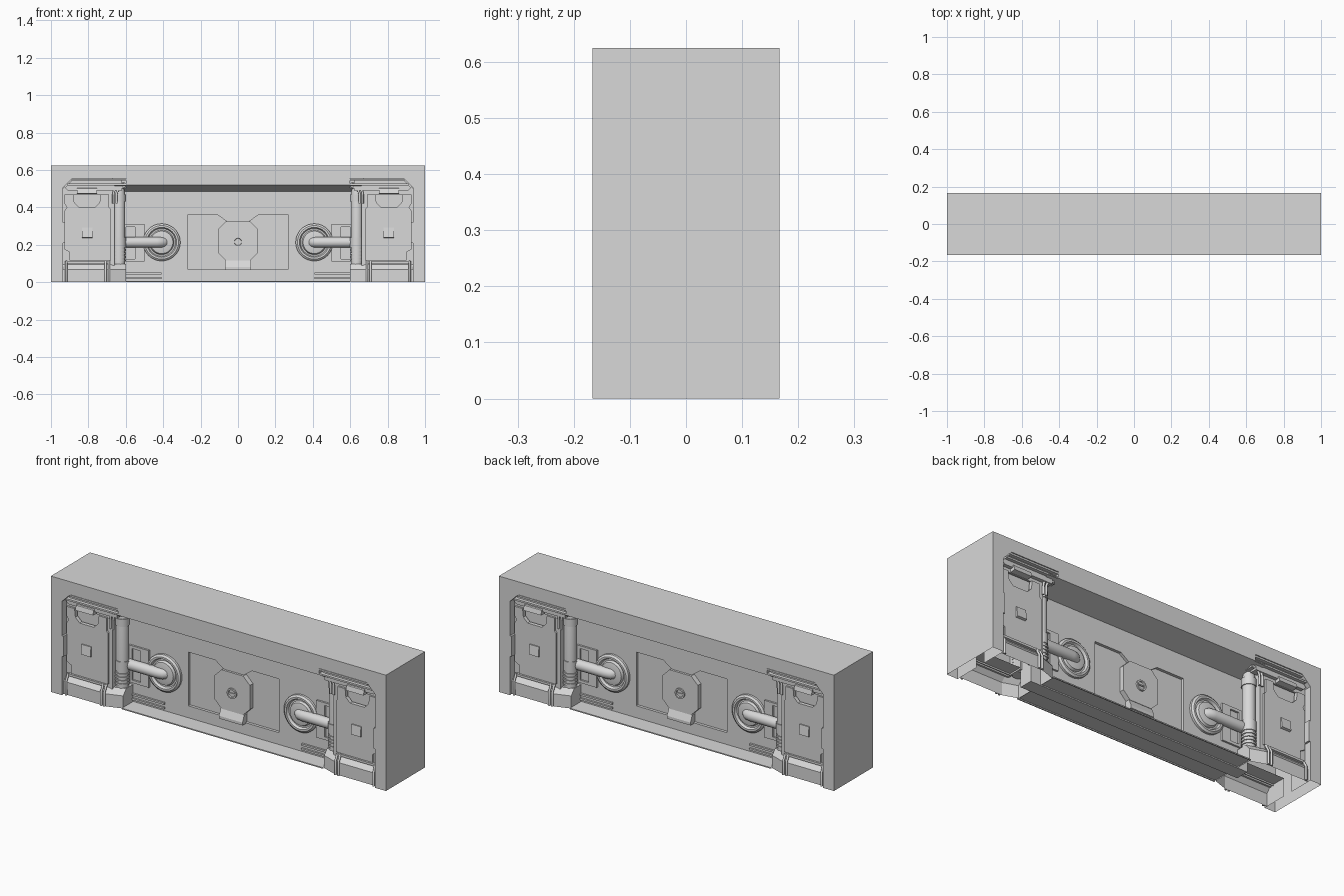
import bpy, bmesh, math
from mathutils import Vector

if "Cube" in bpy.data.objects:
    bpy.data.objects.remove(bpy.data.objects["Cube"])

grey = bpy.data.materials.new("wall grey")
grey.diffuse_color = (0.69, 0.69, 0.69, 1)
grey.use_nodes = True
grey.node_tree.nodes["Principled BSDF"].inputs["Base Color"].default_value = grey.diffuse_color
FRONT = -0.167          # y of the outer front face; depths are measured inward from it


def finish(name, me, mirror="XY", smooth=False):
    """Link a mesh, colour it and mirror it to the other side(s)."""
    me.materials.clear()
    me.materials.append(grey)
    ob = bpy.data.objects.new(name, me)
    bpy.context.collection.objects.link(ob)
    if mirror:
        m = ob.modifiers.new("Mirror", 'MIRROR')
        m.use_axis = ("X" in mirror, "Y" in mirror, False)
        m.use_mirror_merge = False
    if smooth:
        bpy.ops.object.select_all(action='DESELECT')
        bpy.context.view_layer.objects.active = ob
        ob.select_set(True)
        bpy.ops.object.shade_smooth_by_angle(angle=math.radians(35))
    return ob


def from_bmesh(name, bm, mirror, smooth=False, drop=None):
    """Fix normals, drop faces matching a rule, and finish."""
    bmesh.ops.recalc_face_normals(bm, faces=bm.faces)
    if drop:
        bmesh.ops.delete(bm, geom=[f for f in bm.faces if drop(f)], context='FACES')
    me = bpy.data.meshes.new(name)
    bm.to_mesh(me)
    bm.free()
    return finish(name, me, mirror, smooth)


def on_ground(f):
    return all(v.co.z < 1e-4 for v in f.verts)


def curve_mesh(cu):
    """Evaluate a curve into a plain mesh."""
    tmp = bpy.data.objects.new("temp", cu)
    bpy.context.collection.objects.link(tmp)
    me = bpy.data.meshes.new_from_object(tmp.evaluated_get(bpy.context.evaluated_depsgraph_get()))
    bpy.data.objects.remove(tmp)
    return me


def plate(name, loops, d0, d1, mirror="XY", drop=None):
    """Extrude x-z outlines (first outer, others holes) from depth d0 to d1."""
    cu = bpy.data.curves.new(name, 'CURVE')
    cu.dimensions, cu.fill_mode = '2D', 'BOTH'
    cu.extrude = (d1 - d0) / 2
    for loop in loops:
        sp = cu.splines.new('POLY')
        sp.points.add(len(loop) - 1)
        for p, (x, z) in zip(sp.points, loop):
            p.co = (x, z, 0, 1)
        sp.use_cyclic_u = True
    bm = bmesh.new()
    bm.from_mesh(curve_mesh(cu))
    for v in bm.verts:
        x, z, e = v.co
        v.co = (x, FRONT + (d0 + d1) / 2 - e, z)
    bmesh.ops.remove_doubles(bm, verts=bm.verts, dist=1e-5)
    for f in bm.faces:
        f.smooth = False
    return from_bmesh(name, bm, mirror, drop=drop)


def rect(x0, x1, z0, z1):
    return [(x0, z0), (x1, z0), (x1, z1), (x0, z1)]


def box(name, x0, x1, z0, z1, d0, d1, mirror="XY"):
    return plate(name, [rect(x0, x1, z0, z1)], d0, d1, mirror)


def loft(name, rings, mirror="XY", smooth=False, drop=None):
    """Skin a stack of equal point rings and cap both ends."""
    bm = bmesh.new()
    rings = [[bm.verts.new(p) for p in ring] for ring in rings]
    n = len(rings[0])
    for a, b in zip(rings, rings[1:]):
        for k in range(n):
            j = (k + 1) % n
            bm.faces.new((a[k], a[j], b[j], b[k]))
    bm.faces.new(rings[0])
    bm.faces.new(rings[-1])
    return from_bmesh(name, bm, mirror, smooth, drop)


def prism(name, profile, x0, x1, mirror="XY"):
    """Extrude a depth-z profile along x."""
    return loft(name, [[(x, FRONT + d, z) for d, z in profile] for x in (x0, x1)], mirror)


def lathe(name, centre, profile, axis, mirror="XY", steps=32):
    """Spin (radius, height) points about the z axis or the depth axis."""
    rings = []
    for r, h in profile:
        ring = []
        for k in range(steps):
            u, w = r * math.cos(math.tau * k / steps), r * math.sin(math.tau * k / steps)
            ring.append(Vector(centre) + Vector((u, w, h) if axis == 'Z' else (u, h, w)))
        rings.append(ring)
    return loft(name, rings, mirror, smooth=True)


def pipe(name, pts, r, mirror="XY"):
    """Round tube through (x, depth, z) points."""
    cu = bpy.data.curves.new(name, 'CURVE')
    cu.dimensions = '3D'
    cu.bevel_depth, cu.bevel_resolution, cu.use_fill_caps = r, 6, True
    sp = cu.splines.new('POLY')
    sp.points.add(len(pts) - 1)
    for p, (x, d, z) in zip(sp.points, pts):
        p.co = (x, FRONT + d, z, 1)
    return finish(name, curve_mesh(cu), mirror, smooth=True)


def sheet(name, corners, mirror):
    """Single quad, corner order gives its facing."""
    me = bpy.data.meshes.new(name)
    me.from_pydata(corners, [], [(0, 1, 2, 3)])
    return finish(name, me, mirror)


# Hollow outer block: pierced front and back, flat ends and top, open underside
half = [(0.6, 0.52), (0.6, 0.555), (0.885, 0.555), (0.935, 0.505), (0.935, 0), (1, 0), (1, 0.625)]
plate("outer_frame", [half + [(-x, z) for x, z in half[::-1]]], 0, 0.065, "Y",
      drop=lambda f: on_ground(f) or f.normal.y > 0.9 or abs(f.calc_center_median().x) > 0.999
      or f.calc_center_median().z > 0.624
      or (abs(f.calc_center_median().x) < 0.1 and f.normal.z < -0.9))
Y = -FRONT
sheet("block_end", [(1, -Y, 0), (1, Y, 0), (1, Y, 0.625), (1, -Y, 0.625)], "X")
sheet("block_top", [(-1, -Y, 0.625), (1, -Y, 0.625), (1, Y, 0.625), (-1, Y, 0.625)], "")

# Sloped lintel, door core, sill
sheet("lintel_slope", [(-0.66, -Y, 0.52), (-0.66, -0.03, 0.482), (0.66, -0.03, 0.482), (0.66, -Y, 0.52)], "Y")
box("door_core", -0.66, 0.66, 0.0, 0.49, 0.145, 0.189, "")
sheet("door_sill", [(-0.6, -0.13, 0.006), (0.6, -0.13, 0.006), (0.6, -0.03, 0.006), (-0.6, -0.03, 0.006)], "Y")
box("sill_lip", -0.6, 0.6, 0, 0.006, 0.034, 0.04, "Y")

# Door face with sunken centre panel
notch = [(0.27, 0.07), (0.27, 0.36), (0.11, 0.36), (0.06, 0.325)]
notch = notch + [(-x, z) for x, z in notch[::-1]]
plate("door_face", [rect(-0.66, 0.66, 0.0, 0.49), notch], 0.13, 0.147, "Y")

# Octagonal lock plate with round boss and lower tongue
octo = [(0.065, 0.115), (0.105, 0.155), (0.105, 0.285), (0.065, 0.325)]
plate("lock_plate", [octo + [(-x, z) for x, z in octo[::-1]]], 0.118, 0.147, "Y")
lathe("lock_boss", (0, FRONT + 0.118, 0.215),
      [(0.028, 0.002), (0.028, -0.008), (0.02, -0.008), (0.018, -0.002), (0.001, -0.002)], 'Y', "Y", 24)
box("lock_slot", -0.018, 0.018, 0.212, 0.218, 0.111, 0.119, "Y")
prism("lock_tongue", [(0.147, 0.065), (0.105, 0.065), (0.105, 0.08), (0.12, 0.115), (0.147, 0.115)],
      -0.07, 0.07, "Y")

# Round dial with nested rings, handle pipe and bracket
lathe("dial", (0.408, FRONT + 0.13, 0.213),
      [(0.1, 0.002), (0.1, -0.012), (0.09, -0.02), (0.08, -0.02), (0.074, -0.006), (0.066, -0.006),
       (0.06, -0.018), (0.04, -0.022), (0.001, -0.022)], 'Y')
pipe("dial_handle", [(0.62, 0.108, 0.213), (0.435, 0.108, 0.213), (0.412, 0.112, 0.213), (0.4, 0.125, 0.213)], 0.028)
plate("handle_bracket", [rect(0.5, 0.62, 0.11, 0.31), rect(0.55, 0.6, 0.125, 0.295)], 0.12, 0.131)
for i, z in enumerate((0.017, 0.042)):
    box(f"door_vent_{i}", 0.41, 0.6, z, z + 0.01, 0.12, 0.132)

# Pillar: panel with raised notched trim, scoop, backing, lamp and return wall
panel = [(0.67, 0.09), (0.936, 0.09), (0.936, 0.5), (0.9, 0.55), (0.66, 0.55), (0.66, 0.42), (0.67, 0.41)]
scoop = [(0.735, 0.47), (0.74, 0.425), (0.765, 0.4), (0.85, 0.4), (0.875, 0.425), (0.88, 0.47)]
plate("pillar_panel", [panel, scoop], 0.04, 0.05)
box("pillar_backing", 0.66, 0.95, 0.09, 0.56, 0.062, 0.065)
trim = [(0.68, 0.115), (0.9, 0.115), (0.9, 0.16), (0.928, 0.175), (0.928, 0.38), (0.915, 0.4), (0.928, 0.42),
        (0.928, 0.47)]
plate("pillar_trim", [trim + scoop[::-1] + [(0.69, 0.47), (0.69, 0.4), (0.68, 0.39)]], 0.03, 0.041)
prism("pillar_lamp", [(0.031, 0.236), (0.018, 0.24), (0.024, 0.292), (0.031, 0.292)], 0.778, 0.834)
box("pillar_return", 0.66, 0.67, 0.09, 0.55, 0.04, 0.14)
box("pillar_outer_clip", 0.925, 0.945, 0.21, 0.32, 0.0, 0.045)

# Hood over the pillar with rails and a tilted lamp housing
plate("hood", [[(0.62, 0.49), (0.91, 0.49), (0.925, 0.505), (0.885, 0.548), (0.62, 0.548)]], 0.02, 0.06)
for i, (z, x1) in enumerate(((0.518, 0.912), (0.543, 0.89))):
    box(f"hood_rail_{i}", 0.6, x1, z, z + 0.009, 0.002, 0.05)
prism("hood_lamp_box", [(0.04, 0.472), (0.008, 0.475), (0.014, 0.5), (0.03, 0.508), (0.04, 0.508)], 0.755, 0.86)
box("hood_return", 0.6, 0.67, 0.5, 0.555, 0.03, 0.14)

# Corner column with collars and ribbed foot, and curved cables above it
lathe("column", (0.635, FRONT + 0.09, 0), [(0.032, 0.09), (0.032, 0.47), (0.026, 0.505)], 'Z', steps=24)
for i, (z0, z1, r) in enumerate([(0.185, 0.24, 0.036), (0.43, 0.47, 0.036)]
                                + [(0.112 + k * 0.018, 0.122 + k * 0.018, 0.037) for k in range(4)]):
    lathe(f"column_collar_{i}", (0.635, FRONT + 0.09, 0), [(r, z0), (r, z1)], 'Z', steps=24)
for i, r in enumerate((0.045, 0.062)):
    arc = [(0.605 + r * math.sin(t), 0.03, 0.465 + r * math.cos(t))
           for t in [k * math.pi / 12 for k in range(7)]]
    pipe(f"cable_{i}", arc + [(0.605 + r, 0.03, 0.42)], 0.006)

# Pillar base: chamfered plan, sloped top, open underside, with vertical pipes
plan = [(0.6, 0.14), (0.6, 0.045), (0.68, 0.018), (0.936, 0.018), (0.936, 0.14)]
loft("pillar_base", [[(x, FRONT + min(d + s, 0.14), z) for x, d in plan]
                     for s, z in ((0, 0), (0, 0.068), (0.025, 0.098))],
     drop=lambda f: on_ground(f) or f.normal.y > 0.9)
for i, x in enumerate((0.69, 0.708, 0.918)):
    pipe(f"base_pipe_{i}", [(x, 0.012, 0.001), (x, 0.012, 0.075), (x, 0.032, 0.112)], 0.006)
box("base_ledge", 0.69, 0.92, 0.1, 0.112, 0.025, 0.045)
